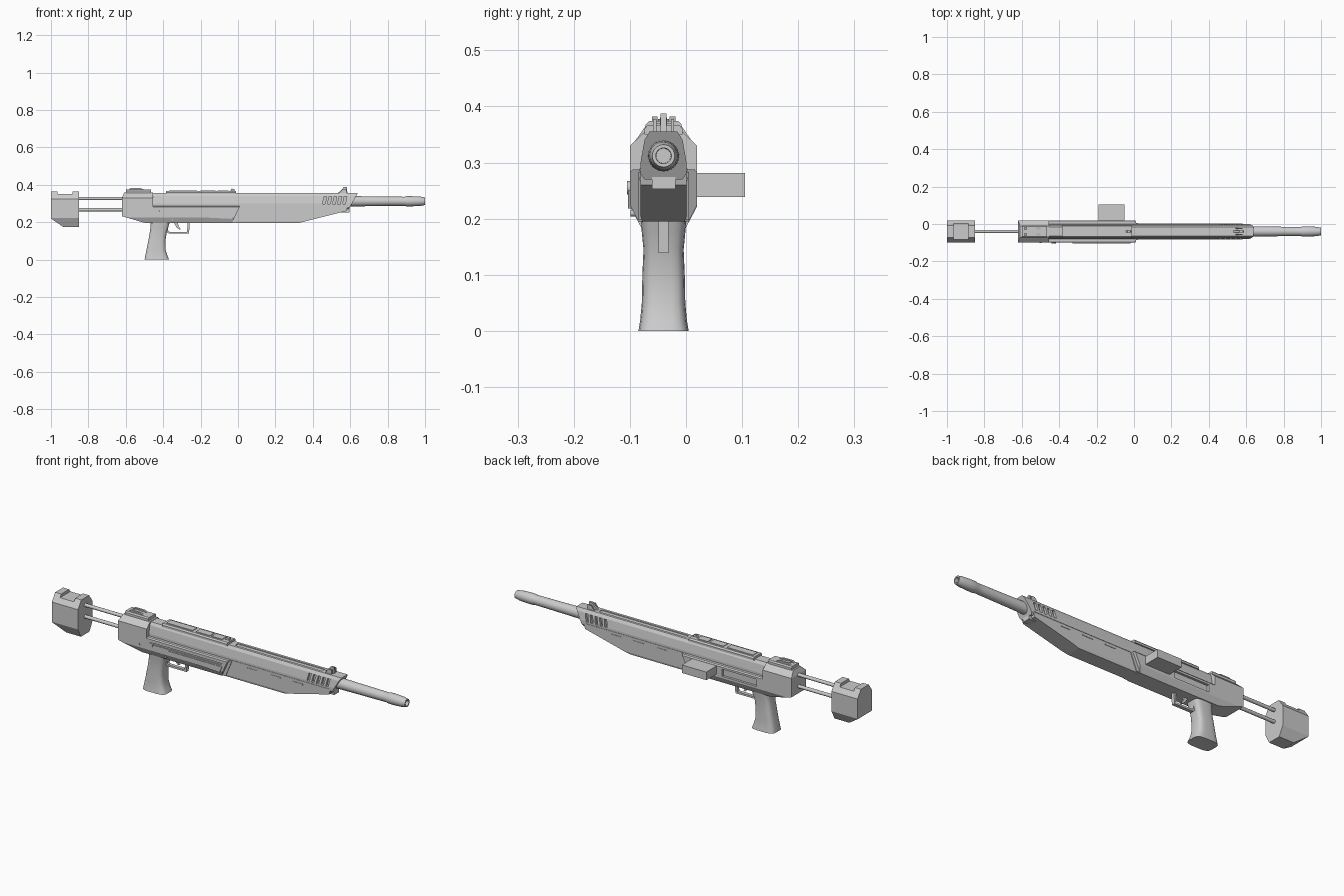
import bpy, bmesh, math
from mathutils import Vector, Matrix

if "Cube" in bpy.data.objects:
    bpy.data.objects.remove(bpy.data.objects["Cube"])

CY = -0.04   # centre plane of the gun


def finish(name, bm, smooth=False):
    bmesh.ops.recalc_face_normals(bm, faces=bm.faces)
    me = bpy.data.meshes.new(name)
    bm.to_mesh(me)
    bm.free()
    ob = bpy.data.objects.new(name, me)
    bpy.context.collection.objects.link(ob)
    bpy.context.view_layer.objects.active = ob
    if smooth:
        bpy.ops.object.select_all(action='DESELECT')
        ob.select_set(True)
        bpy.ops.object.shade_smooth_by_angle(angle=math.radians(35))
    return ob


def loft(name, rings, smooth=False, cuts=()):
    """Skin closed rings of points, then slice off everything beyond the cut planes."""
    bm = bmesh.new()
    vs = [[bm.verts.new(p) for p in r] for r in rings]
    n = len(vs[0])
    for a, b in zip(vs, vs[1:]):
        for i in range(n):
            bm.faces.new((a[i], a[(i + 1) % n], b[(i + 1) % n], b[i]))
    bm.faces.new(vs[0][::-1])
    bm.faces.new(vs[-1])
    bmesh.ops.recalc_face_normals(bm, faces=bm.faces)
    for co, no in cuts:
        g = bm.verts[:] + bm.edges[:] + bm.faces[:]
        r = bmesh.ops.bisect_plane(bm, geom=g, plane_co=co, plane_no=no, clear_outer=True)
        edges = [e for e in r['geom_cut'] if isinstance(e, bmesh.types.BMEdge)]
        bmesh.ops.edgeloop_fill(bm, edges=edges)
    return finish(name, bm, smooth)


def bar(name, half, x0, x1, cuts=()):
    """Symmetric (half width, z) section run along x."""
    sec = half + [(-w, z) for w, z in reversed(half)]
    return loft(name, [[(x, CY + w, z) for w, z in sec] for x in (x0, x1)], cuts=cuts)


def plate(name, prof, y0, y1):
    """(x, z) profile run along y."""
    return loft(name, [[(x, y, z) for x, z in prof] for y in (y0, y1)])


def box(name, x0, x1, y0, y1, z0, z1):
    return plate(name, [(x0, z0), (x1, z0), (x1, z1), (x0, z1)], y0, y1)


def turned(name, prof, z, n=24):
    """(x, radius) profile turned about the x axis."""
    return loft(name, [[(x, CY + r * math.cos(2 * math.pi * i / n), z + r * math.sin(2 * math.pi * i / n))
                        for i in range(n)] for x, r in prof], smooth=True)


def subtract(ob, cutters):
    bpy.context.view_layer.objects.active = ob
    for c in cutters:
        c.hide_render = True
        m = ob.modifiers.new('cut', 'BOOLEAN')
        m.object, m.solver = c, 'EXACT'
        bpy.ops.object.modifier_apply(modifier=m.name)
        bpy.data.objects.remove(c)


# Butt stock: chamfered block with sliced lower heel and notched top
butt_sec = [(.035, .175), (.06, .222), (.06, .325), (.032, .365)]
butt = bar('butt_stock', butt_sec, -1, -.85, cuts=[((-1, 0, .22), (-.045, 0, -.065))])
subtract(butt, [box('notch', -.965, -.885, -.2, .1, .35, .4)])
for z in (.327, .267):
    turned('stock_rod', [(-.87, .009), (-.6, .009)], z, 12)

# Rear receiver block, full width
bar('rear_block', [(.045, .195), (.06, .225), (.06, .33), (.03, .358)], -.62, -.455,
    cuts=[((-.62, 0, .232), (-.035, 0, -.12)), ((-.62, 0, .33), (-.03, 0, .012))])

# Lower receiver with slanted front
lower = bar('lower_receiver', [(.045, .195), (.06, .225), (.06, .282), (.055, .288)], -.46, .02,
            cuts=[((-.03, 0, .2), (.087, 0, -.04))])
subtract(lower, [
    plate('side_groove', [(-.44, .266), (-.02, .266), (-.03, .257), (-.43, .257)], -.11, -.094),
    box('ejection_recess', -.42, -.22, .008, .05, .235, .272)])
plate('side_rib', [(-.33, .25), (-.02, .25), (-.035, .218), (-.31, .232)], -.103, -.09)
plate('front_band', [(-.03, .198), (-.012, .198), (.022, .283), (.005, .283)], -.085, .005)

# Upper receiver and handguard shell
upper = bar('upper_shell', [(.034, .27), (.041, .28), (.041, .3), (.034, .34), (.025, .355)], -.47, .65,
            cuts=[((.64, 0, .355), (.072, 0, -.04))])
slots = [plate('slot', [(x, .298), (x + .014, .298), (x + .022, .337), (x + .008, .337)], y0, y1)
         for x in (.452 + .027 * i for i in range(5))
         for y0, y1 in ((-.1, CY - .026), (CY + .026, .03))]
subtract(upper, slots + [box('top_channel', .02, .52, CY - .012, CY + .012, .351, .37)])

# Lower handguard with upswept nose
bar('lower_handguard', [(.038, .195), (.041, .205), (.041, .284)], -.04, .585,
    cuts=[((.32, 0, .195), (.065, 0, -.26)), ((.58, 0, .262), (1, 0, -.3))])
box('nose_lug', .55, .595, CY - .021, CY + .021, .253, .285)
for s in (-1, 1):
    box('handguard_seam', 0, .58, CY + s * .041 - .002, CY + s * .041 + .002, .284, .289)
    for i in range(3):
        box('handguard_vent', .11 + .13 * i, .17 + .13 * i, CY + s * .041 - .002,
            CY + s * .041 + .002, .268, .274)

# Barrel with hollow muzzle
turned('barrel', [(.58, .028), (.72, .026), (.86, .0245), (.89, .024), (.9, .027), (.93, .027),
                  (.975, .025), (.99, .022), (1, .02), (1, .014), (.93, .013)], .312)

# Top cover with raised panels
bar('top_cover', [(.034, .35), (.034, .36), (.028, .367)], -.385, -.01)
for x0, x1 in ((-.37, -.22), (-.2, -.12), (-.11, -.05)):
    box('cover_panel', x0, x1, CY - .019, CY + .019, .364, .37)

# Rear sight base, drum and ears
bar('rear_sight_base', [(.032, .35), (.032, .368), (.026, .374)], -.6, -.465)
for s in (-1, 1):
    plate('rear_sight_ear', [(-.59, .37), (-.49, .37), (-.52, .382), (-.575, .382)],
          CY + s * .016 - .005, CY + s * .016 + .005)
plate('rear_sight_leaf', [(-.57, .37), (-.5, .37), (-.5, .374), (-.57, .378)], CY - .01, CY + .01)
plate('mid_sight', [(-.045, .36), (-.015, .36), (-.02, .377), (-.035, .38)], CY - .006, CY + .006)

# Front sight
plate('front_sight', [(.53, .353), (.585, .353), (.582, .387), (.565, .387), (.55, .37)],
      CY - .005, CY + .005)
for s in (-1, 1):
    plate('front_sight_guard', [(.54, .353), (.58, .353), (.58, .378), (.56, .378)],
          CY + s * .016 - .003, CY + s * .016 + .003)

# Side magazine
box('side_magazine', -.19, -.05, 0, .105, .239, .281)

# Pistol grip: rounded sections from foot to receiver
def grip_ring(z, x0, x1, w, n=20):
    ring = []
    for i in range(n):
        a = 2 * math.pi * (i + .5) / n
        c, s = math.cos(a), math.sin(a)
        ring.append(((x0 + x1) / 2 + (x1 - x0) / 2 * math.copysign(abs(c) ** .5, c),
                     CY + w * math.copysign(abs(s) ** .5, s), z))
    return ring


loft('pistol_grip', [grip_ring(*r) for r in (
    (0, -.5, -.368, .045), (.018, -.497, -.376, .042), (.05, -.49, -.386, .039),
    (.1, -.48, -.388, .038), (.145, -.472, -.381, .036), (.175, -.468, -.372, .039),
    (.205, -.468, -.362, .041))], smooth=True)

# Trigger and guard
plate('trigger_guard', [(-.385, .2), (-.385, .15), (-.37, .139), (-.262, .139), (-.258, .2),
                        (-.27, .2), (-.272, .149), (-.366, .149), (-.373, .156), (-.373, .2)],
      CY - .009, CY + .009)
plate('trigger', [(-.345, .2), (-.322, .2), (-.318, .18), (-.306, .162), (-.314, .16), (-.33, .175)],
      CY - .005, CY + .005)

# Selector knob and pins on the front side
for name, x, z, r, y in (('selector_knob', -.43, .255, .012, -.105), ('pin', -.35, .21, .006, -.099),
                         ('pin', -.5, .24, .006, -.102)):
    loft(name, [[(x + r * math.cos(math.tau * i / 14), yy, z + r * math.sin(math.tau * i / 14))
                 for i in range(14)] for yy in (y, -.085)], smooth=True)
